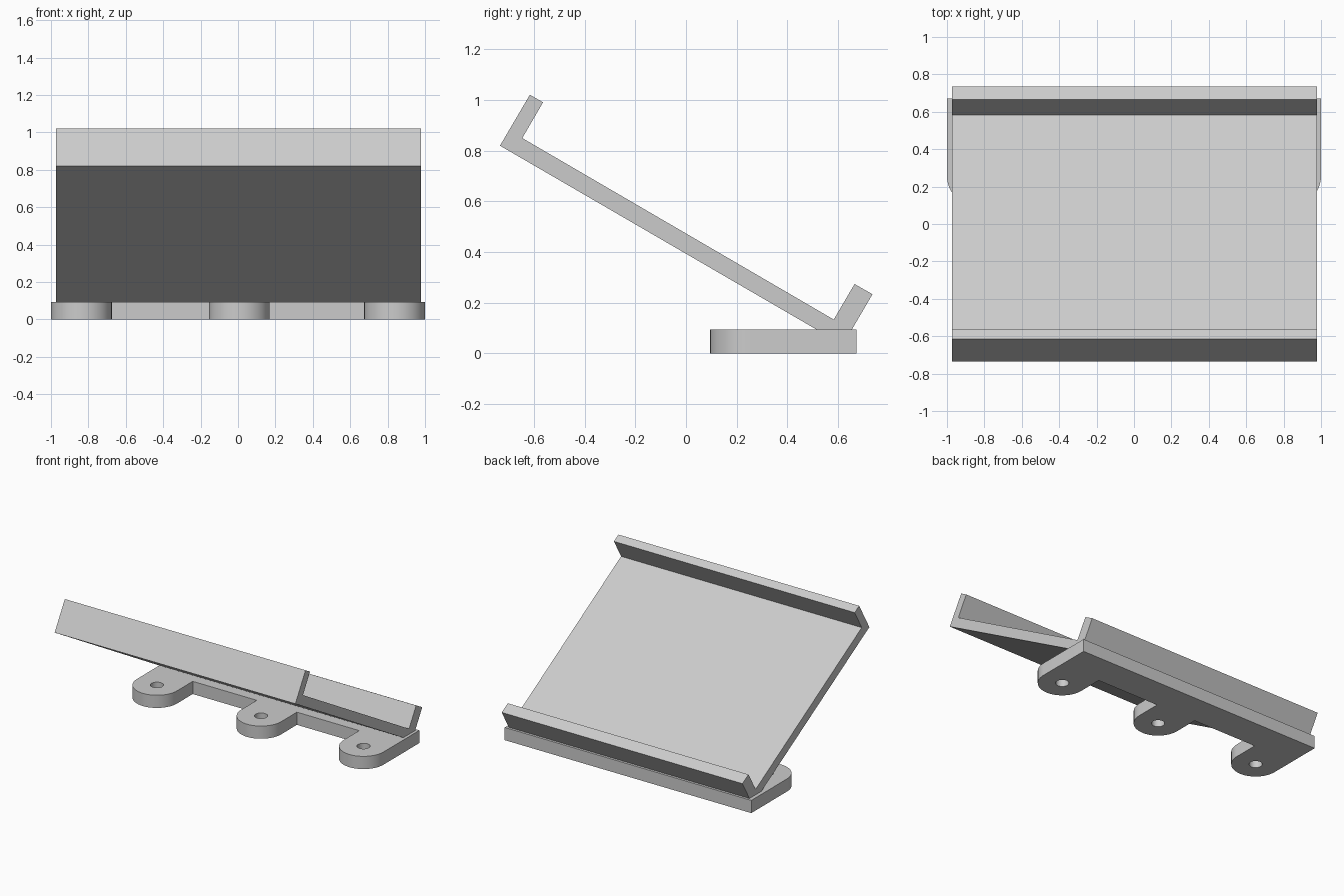
import bpy
import bmesh
from math import sin, cos, pi, radians
from mathutils import Matrix

cube = bpy.data.objects.get("Cube")
if cube:
    bpy.data.objects.remove(cube, do_unlink=True)

grey = bpy.data.materials.new("light_grey")
grey.use_nodes = True
grey.diffuse_color = (0.6, 0.6, 0.6, 1)
grey.node_tree.nodes["Principled BSDF"].inputs["Base Color"].default_value = (0.6, 0.6, 0.6, 1)


def arc(cx, cy, r, start, end, steps):
    angles = [start + (end - start) * i / steps for i in range(steps + 1)]
    return [(cx + r * cos(a), cy + r * sin(a)) for a in angles]


def extrude_profile(name, loops, depth, matrix):
    """Fill closed loops (inner ones become holes) and extrude them by depth."""
    curve = bpy.data.curves.new(name, "CURVE")
    curve.dimensions = "2D"
    curve.fill_mode = "BOTH"
    curve.extrude = depth / 2
    for loop in loops:
        spline = curve.splines.new("POLY")
        spline.points.add(len(loop) - 1)
        for point, (x, y) in zip(spline.points, loop):
            point.co = (x, y, 0, 1)
        spline.use_cyclic_u = True
    obj = bpy.data.objects.new(name, curve)
    bpy.context.collection.objects.link(obj)
    bpy.ops.object.select_all(action="DESELECT")
    obj.select_set(True)
    bpy.context.view_layer.objects.active = obj
    bpy.ops.object.convert(target="MESH")
    obj = bpy.context.object
    obj.name = name

    # Weld the caps to the walls and bake the placement
    bm = bmesh.new()
    bm.from_mesh(obj.data)
    bmesh.ops.remove_doubles(bm, verts=bm.verts, dist=0.0001)
    bmesh.ops.recalc_face_normals(bm, faces=bm.faces)
    bmesh.ops.transform(bm, matrix=matrix, verts=bm.verts)
    bm.to_mesh(obj.data)
    bm.free()
    obj.data.materials.clear()
    obj.data.materials.append(grey)
    bpy.ops.object.shade_smooth_by_angle(angle=radians(30))
    return obj


# Mounting base: rear strip with three round-ended, drilled tabs
height, back, strip_front = 0.093, 0.672, 0.44
radius, tab_y, hole_radius = 0.1625, 0.2575, 0.044
tab_centres = (radius - 1, 0.007, 1 - radius)
outline = [(1, back), (-1, back)]
for cx in tab_centres:
    if cx > tab_centres[0]:
        outline.append((cx - radius, strip_front))
    outline += arc(cx, tab_y, radius, pi, 2 * pi, 24)
    if cx < tab_centres[-1]:
        outline.append((cx + radius, strip_front))
holes = [arc(cx, tab_y, hole_radius, 0, 2 * pi, 24)[:-1] for cx in tab_centres]
extrude_profile("mounting_base", [outline] + holes, height,
                Matrix.Translation((0, 0, height / 2)))

# Sloping tray with a lip at each end, drawn as a (y, z) side profile
side = [(-0.734, 0.819), (-0.616, 1.02), (-0.564, 0.99), (-0.646, 0.849),
        (0.583, 0.133), (0.665, 0.273), (0.736, 0.233), (0.654, height),
        (0.516, height)]
side_to_world = Matrix(((0, 0, 1, 0.003), (1, 0, 0, 0), (0, 1, 0, 0), (0, 0, 0, 1)))
extrude_profile("lipped_tray", [side], 1.952, side_to_world)
